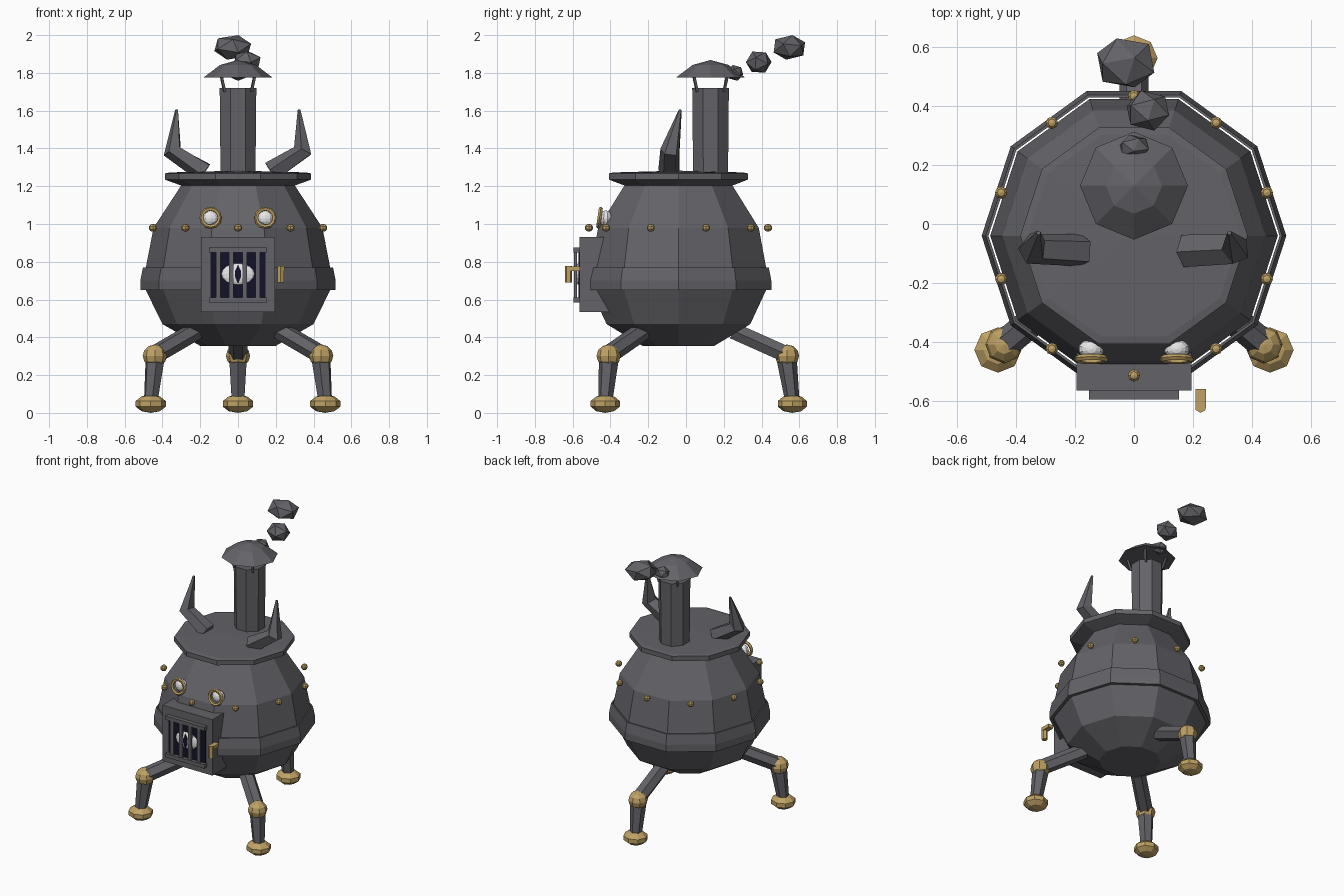
import bpy, bmesh, math
from mathutils import Vector, Matrix

if "Cube" in bpy.data.objects:
    bpy.data.objects.remove(bpy.data.objects["Cube"])

CY = -0.04  # body axis is slightly forward of the origin


def mat(name, rgb):
    m = bpy.data.materials.new(name)
    m.diffuse_color = (*rgb, 1)
    m.use_nodes = True
    m.node_tree.nodes["Principled BSDF"].inputs["Base Color"].default_value = m.diffuse_color
    return m


IRON = mat("iron grey", (0.125, 0.123, 0.138))
BRASS = mat("brass", (0.52, 0.36, 0.13))
WHITE = mat("eye white", (0.8, 0.8, 0.8))
DARK = mat("dark navy", (0.006, 0.006, 0.022))


def finish(name, bm, m):
    bmesh.ops.recalc_face_normals(bm, faces=bm.faces)
    me = bpy.data.meshes.new(name)
    bm.to_mesh(me)
    bm.free()
    me.materials.append(m)
    ob = bpy.data.objects.new(name, me)
    bpy.context.collection.objects.link(ob)
    return ob


def lathe(name, profile, n, m, center=(0, CY), phase=0.0, closed=False):
    """Revolve (radius, z) points in n flat sides."""
    bm = bmesh.new()
    rings = []
    for r, z in profile:
        rings.append([bm.verts.new((center[0] + r * math.cos(phase + 2 * math.pi * i / n),
                                    center[1] + r * math.sin(phase + 2 * math.pi * i / n), z))
                      for i in range(n)])
    pairs = list(zip(rings, rings[1:]))
    if closed:
        pairs.append((rings[-1], rings[0]))
    for a, b in pairs:
        for i in range(n):
            j = (i + 1) % n
            bm.faces.new((a[i], a[j], b[j], b[i]))
    if not closed:
        bm.faces.new(rings[0])
        bm.faces.new(rings[-1])
    return finish(name, bm, m)


def tube(name, path, radii, n, m, up=(0, 0, 1)):
    """Flat-sided tapering tube through the path points."""
    pts = [Vector(p) for p in path]
    bm = bmesh.new()
    rings = []
    for k, p in enumerate(pts):
        d = (pts[min(k + 1, len(pts) - 1)] - pts[max(k - 1, 0)]).normalized()
        u = d.cross(Vector(up)).normalized()
        v = d.cross(u)
        rings.append([bm.verts.new(p + radii[k] * (u * math.cos(2 * math.pi * i / n)
                                                   + v * math.sin(2 * math.pi * i / n)))
                      for i in range(n)])
    for a, b in zip(rings, rings[1:]):
        for i in range(n):
            j = (i + 1) % n
            bm.faces.new((a[i], a[j], b[j], b[i]))
    bm.faces.new(rings[0])
    bm.faces.new(rings[-1])
    return finish(name, bm, m)


def box(name, lo, hi, m):
    lo, hi = Vector(lo), Vector(hi)
    bm = bmesh.new()
    bmesh.ops.create_cube(bm, size=1, matrix=Matrix.Translation((lo + hi) / 2)
                          @ Matrix.Diagonal((*(hi - lo), 1)))
    return finish(name, bm, m)


def ball(name, c, half, m, seg=8, rings=6, ico=0, turn=0.0):
    """Faceted ball stretched to fill the given half sizes."""
    bm = bmesh.new()
    if ico:
        bmesh.ops.create_icosphere(bm, subdivisions=ico, radius=1)
    else:
        bmesh.ops.create_uvsphere(bm, u_segments=seg, v_segments=rings, radius=1)
    bmesh.ops.rotate(bm, verts=bm.verts, matrix=Matrix.Rotation(turn, 3, 'X'))
    for ax in range(3):
        top = max(abs(v.co[ax]) for v in bm.verts)
        for v in bm.verts:
            v.co[ax] = v.co[ax] / top * half[ax] + c[ax]
    return finish(name, bm, m)


# Pot body, band and lid
lathe("body", [(0.20, 0.355), (0.40, 0.47), (0.488, 0.65), (0.488, 0.77),
               (0.447, 0.98), (0.30, 1.205)], 10, IRON)
lathe("belly_band", [(0.517, 0.65), (0.517, 0.70), (0.503, 0.77), (0.494, 0.77), (0.494, 0.65)],
      10, IRON, closed=True)
lathe("lid", [(0.29, 1.20), (0.36, 1.225), (0.386, 1.235), (0.386, 1.268), (0.36, 1.273),
              (0.02, 1.282)], 10, IRON)

# Rivets around the shoulder
for i in range(10):
    a = math.radians(18 + 36 * i)
    ball(f"rivet_{i}", (0.474 * math.cos(a), CY + 0.474 * math.sin(a), 0.98),
         (0.021, 0.021, 0.021), BRASS, 8, 5)

# Chimney with struts and cap
PY = 0.13
lathe("chimney", [(0.1, 1.25), (0.105, 1.72)], 8, IRON, (0, PY), math.pi / 8)
for i in range(4):
    a = math.radians(45 + 90 * i)
    c, s = math.cos(a), math.sin(a)
    tube(f"cap_strut_{i}", [(0.1 * c, PY + 0.1 * s, 1.70), (0.13 * c, PY + 0.13 * s, 1.80)],
         [0.009, 0.009], 4, IRON, (0.3, 0.7, 0))
lathe("chimney_cap", [(0.165, 1.778), (0.183, 1.775), (0.095, 1.842), (0.004, 1.867)],
      8, IRON, (0, PY))

# Smoke puffs
ball("smoke_small", (0, 0.26, 1.80), (0.05, 0.043, 0.042), IRON, ico=1, turn=0.3)
ball("smoke_middle", (0.047, 0.385, 1.857), (0.072, 0.068, 0.056), IRON, ico=1, turn=0.5)
ball("smoke_large", (-0.028, 0.547, 1.935), (0.097, 0.083, 0.065), IRON, ico=1, turn=0.9)

for side, s in (("left", -1), ("right", 1)):
    # Horns
    tube(f"{side}_horn", [(s * 0.175, -0.09, 1.275), (s * 0.345, -0.085, 1.385),
                          (s * 0.324, -0.03, 1.605)], [0.058, 0.053, 0.008], 5, IRON, (0, 1, 0.1))
    # Small eyes with brass rims
    ball(f"{side}_eye", (s * 0.145, -0.425, 1.03), (0.042, 0.035, 0.042), WHITE, 10, 8)
    bpy.ops.mesh.primitive_torus_add(major_segments=12, minor_segments=5, major_radius=0.048,
                                     minor_radius=0.011, location=(s * 0.145, -0.458, 1.033),
                                     rotation=(math.radians(82), 0, 0))
    rim = bpy.context.object
    rim.name = f"{side}_eye_rim"
    rim.data.materials.append(BRASS)

# Door with grate
box("door_frame", (-0.195, -0.565, 0.535), (0.195, -0.40, 0.93), IRON)
box("door_opening", (-0.145, -0.57, 0.6), (0.145, -0.564, 0.86), DARK)
box("grate_top_rail", (-0.153, -0.595, 0.85), (0.153, -0.56, 0.876), IRON)
box("grate_bottom_rail", (-0.153, -0.595, 0.585), (0.153, -0.56, 0.611), IRON)
for i, x in enumerate((-0.104, -0.036, 0.036, 0.104)):
    box(f"grate_bar_{i}", (x - 0.012, -0.592, 0.6), (x + 0.012, -0.577, 0.86), IRON)

# Large eye behind the bars, with slit pupil
ball("inner_eye", (0, -0.568, 0.735), (0.09, 0.019, 0.058), WHITE, 12, 8)
bm = bmesh.new()
slit = bm.faces.new([bm.verts.new((x, -0.586, 0.735 + z))
                     for x, z in ((0, -0.05), (0.016, -0.015), (0.016, 0.015),
                                  (0, 0.05), (-0.016, 0.015), (-0.016, -0.015))])
ext = bmesh.ops.extrude_face_region(bm, geom=[slit])["geom"]
bmesh.ops.translate(bm, verts=[g for g in ext if isinstance(g, bmesh.types.BMVert)],
                    vec=(0, -0.004, 0))
finish("inner_eye_pupil", bm, DARK)

# Door handle
box("handle_arm", (0.208, -0.625, 0.752), (0.245, -0.56, 0.775), BRASS)
tube("handle_grip", [(0.226, -0.622, 0.69), (0.226, -0.622, 0.778)], [0.019, 0.019], 6, BRASS,
     (1, 0, 0))

# Three jointed legs
for name, deg in (("front_left", 220), ("front_right", -40), ("back", 90)):
    a = math.radians(deg)

    def at(r, z):
        return (r * math.cos(a), CY + r * math.sin(a), z)

    tube(f"{name}_upper_leg", [at(0.29, 0.435), at(0.57, 0.31)], [0.05, 0.05], 6, IRON)
    tube(f"{name}_lower_leg", [at(0.57, 0.31), at(0.603, 0.06)], [0.055, 0.038], 6, IRON,
         (math.cos(a + 1.57), math.sin(a + 1.57), 0))
    ball(f"{name}_knee", at(0.575, 0.302), (0.064, 0.064, 0.06), BRASS, 8, 6)
    ball(f"{name}_foot", at(0.603, 0.048), (0.08, 0.077, 0.048), BRASS, 8, 5)
